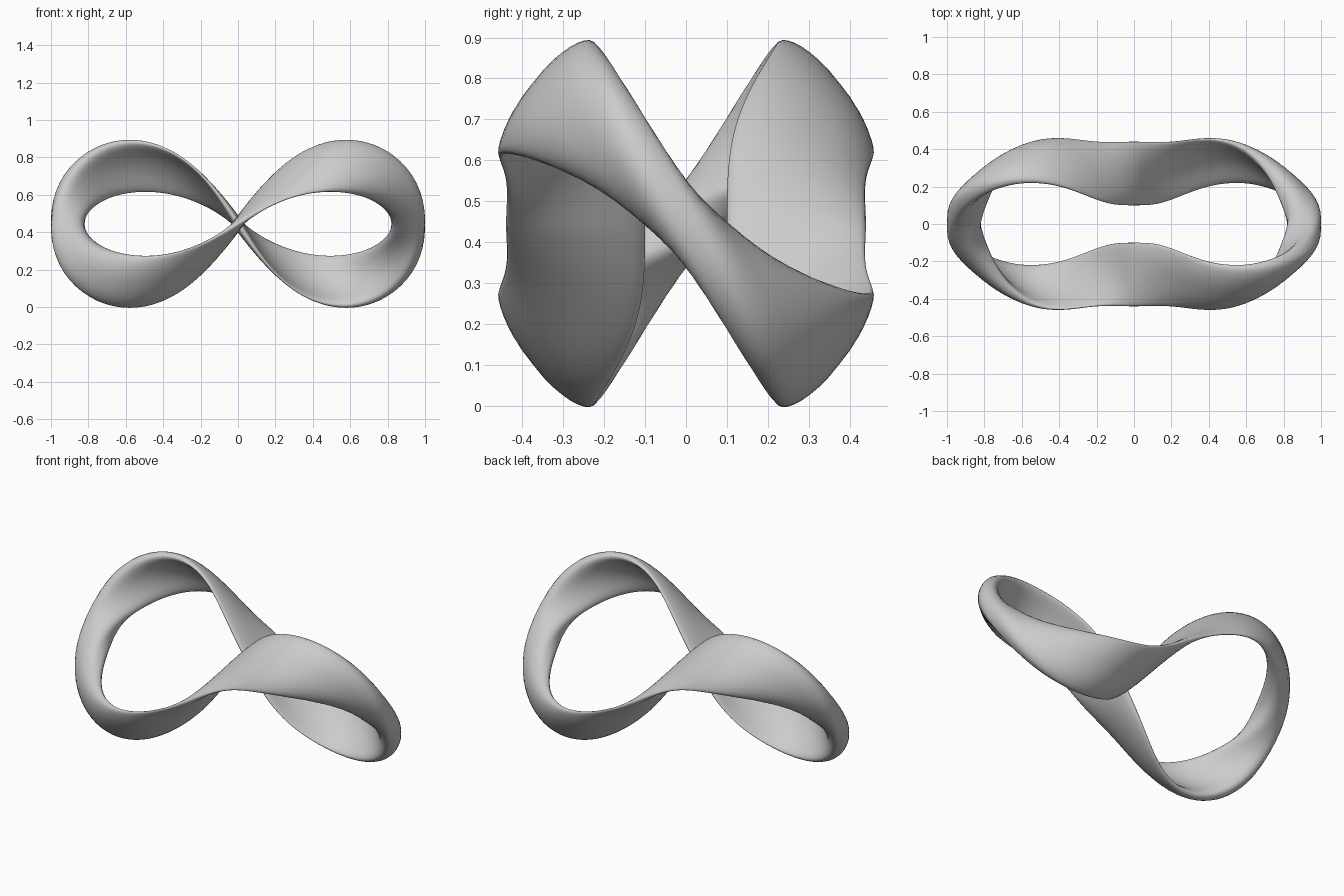
import bpy, bmesh
from math import sin, cos, pi, copysign
from mathutils import Vector

cube = bpy.data.objects.get("Cube")
if cube:
    bpy.data.objects.remove(cube)

RINGS, SIDES, MID = 192, 32, 0.445


def edge(t, reach, pinch, slope, a, b, c):
    """Figure-eight rim curve, bowed in y."""
    s = sin(t)
    x = reach * cos(t) / (1 + pinch * s * s)
    return Vector((x, -(a * s + b * s**3 + c * s**5), slope * s * x))


def outer(t):
    return edge(t, 1.0, 2.0, 1.54, 0.70, -1.13, 0.53)


def inner(t):
    return edge(t, 0.82, 1.0, 0.60, 1.10, -1.155, 0.495)


def centre(t):
    return (outer(t) + inner(t)) / 2


def blunt(v, power):
    return copysign(abs(v)**power, v)


# Twisted band: a round-rimmed section swept between the two rim curves
bm = bmesh.new()
rings = []
for i in range(RINGS):
    t = 2 * pi * i / RINGS
    half = (outer(t) - inner(t)) / 2
    tangent = centre(t + 0.01) - centre(t - 0.01)
    normal = tangent.cross(half).normalized()
    thick = 0.012 + 0.06 * cos(t)**6 + 0.016 * sin(t)**12
    # The band bows away from the middle of each loop
    out = Vector((0.5 if cos(t) > 0 else -0.5, 0, 0))
    side = 1 if normal.dot(centre(t) - out) > 0 else -1
    bow = 0.028 * abs(sin(2 * t)) * side
    ring = []
    for j in range(SIDES):
        p = 2 * pi * j / SIDES
        # The inward face is hollowed towards the thin stretches
        hollow = 1
        if sin(p) * side < 0:
            hollow -= 0.6 * abs(sin(2 * t)) * sin(p)**4
        offset = thick * blunt(sin(p), 0.75) * hollow + bow * sin(p)**2
        co = centre(t) + half * blunt(cos(p), 0.85) + normal * offset
        ring.append(bm.verts.new(co + Vector((0, 0, MID))))
    rings.append(ring)
for i in range(RINGS):
    a, b = rings[i], rings[(i + 1) % RINGS]
    for j in range(SIDES):
        k = (j + 1) % SIDES
        bm.faces.new((a[j], b[j], b[k], a[k]))
bmesh.ops.recalc_face_normals(bm, faces=bm.faces)
for f in bm.faces:
    f.smooth = True

mesh = bpy.data.meshes.new("twisted_band")
bm.to_mesh(mesh)
bm.free()
band = bpy.data.objects.new("twisted_band", mesh)
bpy.context.collection.objects.link(band)

# Plain grey
grey = bpy.data.materials.new("plain_grey")
grey.use_nodes = True
colour = (0.6, 0.6, 0.6, 1)
grey.diffuse_color = colour
grey.node_tree.nodes["Principled BSDF"].inputs["Base Color"].default_value = colour
mesh.materials.append(grey)
